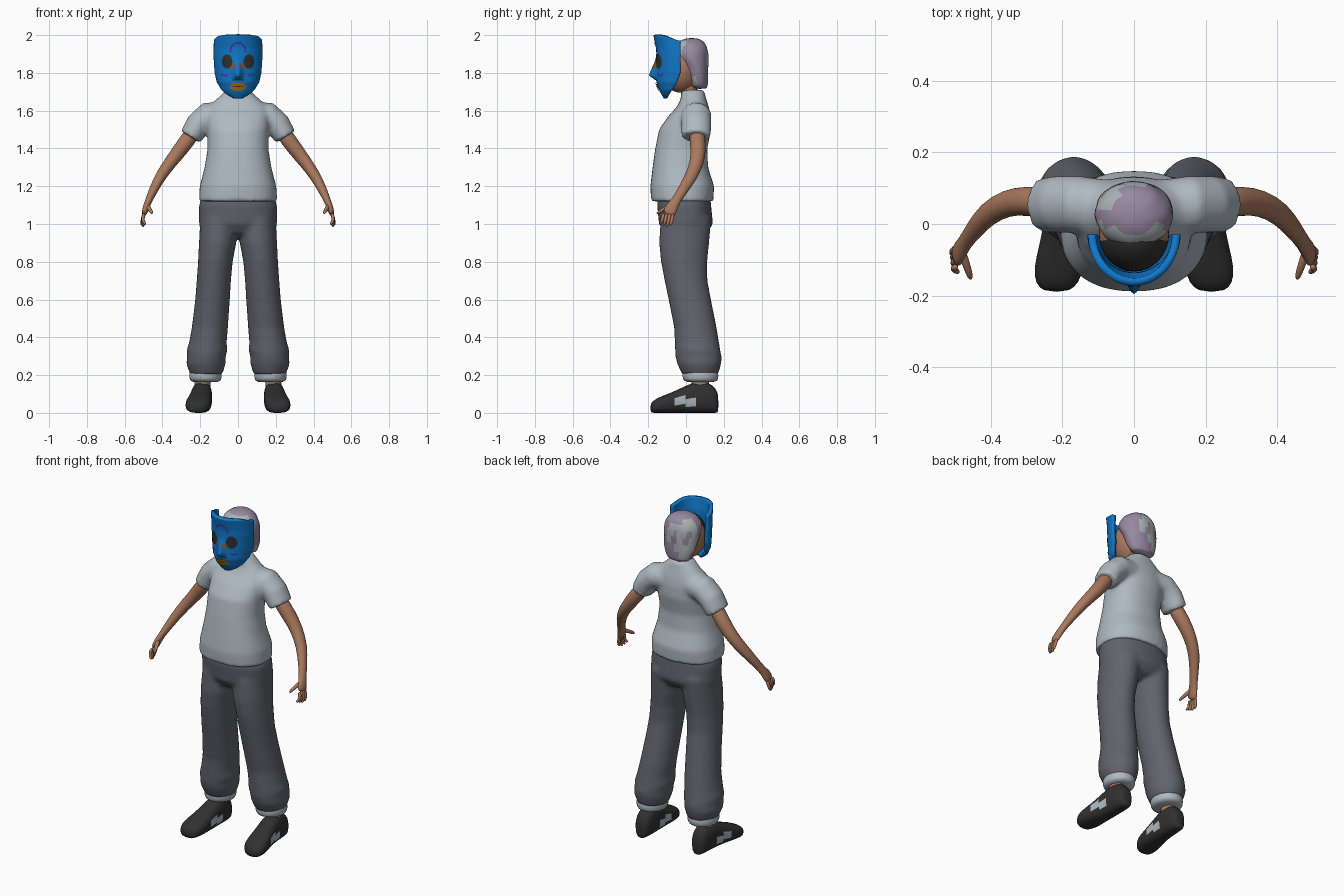
import bpy, bmesh, math
from mathutils import Vector, noise

if "Cube" in bpy.data.objects:
    bpy.data.objects.remove(bpy.data.objects["Cube"])


def material(name, r, g, b):
    m = bpy.data.materials.new(name)
    m.use_nodes = True
    m.diffuse_color = (r, g, b, 1)
    m.node_tree.nodes["Principled BSDF"].inputs["Base Color"].default_value = (r, g, b, 1)
    return m


CLOTH = material("pale grey cloth", .43, .49, .54)
DENIM = material("slate grey", .12, .125, .15)
SKIN = material("tan skin", .40, .19, .11)
DARK = material("charcoal", .03, .03, .03)
MAUVE = material("mauve hair", .31, .25, .36)
SILVER = material("silver hair", .42, .46, .47)
BLUE = material("bright blue", .005, .19, .60)
VIOLET = material("violet", .11, .01, .36)
GOLD = material("gold", .42, .18, .01)
TAUPE = material("taupe", .18, .11, .10)

X, Y, Z = Vector((1, 0, 0)), Vector((0, 1, 0)), Vector((0, 0, 1))


def finish(name, bm, mats, rule=None, mirror=False, remesh=0, subsurf=0, solid=0):
    """Turn a bmesh into a smooth object with its colours and modifiers."""
    if not solid:
        bmesh.ops.recalc_face_normals(bm, faces=bm.faces)
    for f in bm.faces:
        f.smooth = True
        if rule:
            f.material_index = rule(f.calc_center_median(), f.normal)
    me = bpy.data.meshes.new(name)
    bm.to_mesh(me)
    bm.free()
    for m in mats:
        me.materials.append(m)
    ob = bpy.data.objects.new(name, me)
    bpy.context.collection.objects.link(ob)
    if mirror:
        ob.modifiers.new("Mirror", 'MIRROR').use_mirror_merge = False
    if remesh:
        r = ob.modifiers.new("Remesh", 'REMESH')
        r.mode, r.voxel_size, r.use_smooth_shade = 'VOXEL', remesh, True
        s = ob.modifiers.new("Smooth", 'SMOOTH')
        s.factor, s.iterations = .5, 8
    if solid:
        s = ob.modifiers.new("Solidify", 'SOLIDIFY')
        s.thickness, s.offset = solid, -1
    if subsurf:
        s = ob.modifiers.new("Subsurf", 'SUBSURF')
        s.levels = s.render_levels = subsurf
    return ob


def loft(bm, rings, axes=None, segs=24, power=2.0, lump=0):
    """Skin through rings of (centre, radius u, radius v); free axes follow the path."""
    loops = []
    pts = [Vector(r[0]) for r in rings]
    for i, (c, ru, rv) in enumerate(rings):
        if axes:
            u, v = axes
        else:
            t = (pts[min(i + 1, len(pts) - 1)] - pts[max(i - 1, 0)]).normalized()
            u = Y.cross(t).normalized()
            v = t.cross(u)
        loop = []
        for k in range(segs):
            a = 2 * math.pi * k / segs
            ca, sa = math.cos(a), math.sin(a)
            e = 2 / power
            s = 1 + lump * math.sin(7 * a + 2.3 * i)
            loop.append(bm.verts.new(pts[i]
                        + u * (ru * s * math.copysign(abs(ca) ** e, ca))
                        + v * (rv * s * math.copysign(abs(sa) ** e, sa))))
        loops.append(loop)
    for a, b in zip(loops, loops[1:]):
        for k in range(segs):
            n = (k + 1) % segs
            bm.faces.new((a[k], a[n], b[n], b[k]))
    bm.faces.new(loops[0][::-1])
    bm.faces.new(loops[-1])


def upright(rows):
    """Rows of (z, centre x, radius x, centre y, radius y) as horizontal rings."""
    return [((cx, cy, z), rx, ry) for z, cx, rx, cy, ry in rows]


# Shirt: torso and sleeves fused together
bm = bmesh.new()
loft(bm, upright([(1.12, 0, .208, -.02, .165), (1.2, 0, .203, -.02, .169), (1.3, 0, .177, -.03, .147),
                  (1.4, 0, .161, -.025, .138), (1.5, 0, .163, -.005, .138), (1.57, 0, .167, .018, .113),
                  (1.62, 0, .16, .036, .085), (1.66, 0, .115, .04, .068), (1.71, 0, .06, .035, .06)]),
     (X, Y), 32, 2.3)
for s in (1, -1):
    loft(bm, [((s * .08, .05, 1.575), .07, .075), ((s * .16, .055, 1.572), .074, .08),
              ((s * .21, .055, 1.528), .068, .08), ((s * .252, .053, 1.46), .06, .077)])
finish("shirt", bm, [CLOTH], remesh=.011)

# Trousers: hips and two loose legs fused together
bm = bmesh.new()
loft(bm, upright([(1.17, 0, .18, -.01, .135), (1.1, 0, .207, -.01, .143), (1.0, 0, .207, 0, .143),
                  (.95, 0, .15, 0, .11), (.93, 0, .07, 0, .06)]), (X, Y), 32, 2.3)
LEG = [(1.03, .1, .1, 0, .135), (.9, .108, .099, -.01, .133), (.8, .12, .092, -.01, .123),
       (.7, .128, .091, 0, .114), (.6, .135, .092, .02, .113), (.45, .149, .096, .05, .113),
       (.37, .16, .1, .058, .118), (.33, .164, .109, .062, .12), (.3, .167, .102, .066, .123),
       (.26, .17, .105, .07, .117), (.2, .168, .084, .075, .095)]
for s in (1, -1):
    loft(bm, [((s * c[0], c[1], c[2]), ru, rv) for c, ru, rv in upright(LEG)], (X, Y))
finish("trousers", bm, [DENIM], remesh=.011)

# Turned-up cuffs and ankles
bm = bmesh.new()
loft(bm, upright([(.24, .17, .08, .075, .088), (.215, .171, .087, .076, .096),
                  (.18, .172, .086, .077, .096), (.16, .172, .078, .078, .085)]), (X, Y))
finish("trouser_cuffs", bm, [CLOTH], mirror=True, subsurf=1)
bm = bmesh.new()
loft(bm, upright([(.2, .185, .042, .075, .045), (.1, .19, .042, .075, .05)]), (X, Y), 16)
finish("ankles", bm, [SKIN], mirror=True)

# Shoes: sections from heel to toe, flattened under the sole
bm = bmesh.new()
SHOE = [(.172, .19, .025, .09), (.16, .19, .042, .13), (.12, .19, .053, .165), (.05, .192, .056, .165),
        (0, .195, .058, .145), (-.06, .202, .063, .115), (-.12, .21, .07, .092),
        (-.165, .215, .062, .072), (-.19, .217, .035, .05)]
loft(bm, [((cx, y, top / 2), rx, top / 2) for y, cx, rx, top in SHOE], (X, Z), 24, 2.6)
finish("shoes", bm, [DARK, CLOTH], mirror=True, subsurf=1,
       rule=lambda c, n: int(-.06 < c.y < .05 and .035 < c.z < .085 and abs(n.x) > .6))

# Arms with palms
bm = bmesh.new()
ARM = [(.22, .055, 1.51, .045, .045), (.30, .066, 1.40, .041, .042), (.355, .06, 1.33, .035, .038),
       (.41, .03, 1.255, .03, .035), (.45, -.02, 1.175, .024, .027), (.475, -.055, 1.12, .018, .024),
       (.488, -.078, 1.085, .018, .034), (.499, -.095, 1.045, .014, .036)]
loft(bm, [(p[:3], p[3], p[4]) for p in ARM], segs=16)
finish("arms", bm, [SKIN], mirror=True, subsurf=1)

# Fingers and thumb
bm = bmesh.new()
for i in range(4):
    y = -.068 - .017 * i
    tip = .985 + .006 * abs(i - 1)
    loft(bm, [((.497, y, 1.06), .011, .011), ((.507, y - .006, 1.02), .01, .01),
              ((.509 - .005 * i, y - .014, tip + .008), .009, .009),
              ((.507 - .006 * i, y - .017, tip), .004, .004)], segs=8)
loft(bm, [((.482, -.075, 1.1), .014, .014), ((.468, -.115, 1.08), .012, .012),
          ((.458, -.145, 1.062), .01, .01), ((.456, -.155, 1.054), .004, .004)], segs=8)
finish("fingers", bm, [SKIN], mirror=True, subsurf=1)

# Neck, and head with a dark brow
bm = bmesh.new()
loft(bm, upright([(1.66, 0, .055, .035, .05), (1.73, 0, .047, .008, .046), (1.8, 0, .05, 0, .05)]), (X, Y))
finish("neck", bm, [SKIN])
bm = bmesh.new()
bmesh.ops.create_uvsphere(bm, u_segments=32, v_segments=20, radius=1)
for v in bm.verts:
    v.co = Vector((v.co.x * .098, v.co.y * .105 - .028, v.co.z * .13 + 1.825))
finish("head", bm, [SKIN, DARK], rule=lambda c, n: int(c.z > 1.83 and c.y < -.04))

# Lumpy two-tone hair
bm = bmesh.new()
HAIR = [(1.715, 0, .06, .075, .035), (1.73, 0, .078, .07, .045), (1.78, 0, .097, .062, .056),
        (1.83, 0, .104, .05, .068), (1.87, 0, .11, .034, .086), (1.91, 0, .11, .024, .095),
        (1.945, 0, .095, .025, .085), (1.97, 0, .066, .028, .062), (1.985, 0, .028, .03, .028)]
loft(bm, upright(HAIR), (X, Y), 36, 2.0, .04)
finish("hair", bm, [MAUVE, SILVER], subsurf=1,
       rule=lambda c, n: int(c.z < 1.96 and noise.noise(Vector((c.x * 17, c.y * 17, c.z * 9))) > .06))


# Mask surface: half-tube whose width and depth change with height
def curve(z, table):
    for (z0, a), (z1, b) in zip(table, table[1:]):
        if z <= z1:
            return a + (b - a) * max(0, (z - z0) / (z1 - z0))
    return table[-1][1]


WIDTH = [(1.665, .025), (1.685, .06), (1.71, .088), (1.75, .112), (1.8, .124), (1.9, .13), (2, .128)]
FRONT = [(1.665, -.118), (1.7, -.138), (1.75, -.156), (1.85, -.156), (1.93, -.158), (2, -.173)]
BACK = [(1.665, -.1), (1.7, -.08), (1.74, -.052), (1.8, -.03), (2, -.03)]
NOSE = [(1.76, 0), (1.785, .04), (1.8, .036), (1.87, .005), (1.9, 0)]


def mask_y(x, z):
    u = min(1, abs(x) / curve(z, WIDTH))
    back = curve(z, BACK)
    bump = curve(z, NOSE) * math.exp(-(x / .02) ** 2)
    return back + (curve(z, FRONT) - back) * math.sqrt(1 - u * u) - bump


bm = bmesh.new()
ROWS, COLS = 44, 48
grid = []
for j in range(ROWS + 1):
    z = 1.665 + .335 * j / ROWS
    row = []
    for i in range(COLS + 1):
        u = math.sin(math.pi * (i / COLS - .5))
        x = u * curve(z, WIDTH)
        droop = .028 * u ** 8 * max(0, (z - 1.85) / .15)
        row.append(bm.verts.new((x, mask_y(x, z), z - droop)))
    grid.append(row)
for a, b in zip(grid, grid[1:]):
    for i in range(COLS):
        bm.faces.new((a[i], a[i + 1], b[i + 1], b[i]))
finish("mask", bm, [BLUE], solid=.022)


# Painted details that hug the mask
def patches(name, mat, spots, lift=.004):
    bm = bmesh.new()
    for cx, cz, rx, rz in spots:
        rings = [[bm.verts.new((x, mask_y(x, z) - lift, z))
                  for a in (math.tau * k / 24 for k in range(24))
                  for x, z in [(cx + f * rx * math.cos(a), cz + f * rz * math.sin(a))]]
                 for f in (.1, .4, .7, 1)]
        bm.faces.new(rings[0])
        for a, b in zip(rings, rings[1:]):
            for k in range(24):
                n = (k + 1) % 24
                bm.faces.new((a[k], b[k], b[n], a[n]))
    finish(name, bm, [mat])


SIDES = (1, -1)
patches("eyes", DARK, [(s * .058, 1.86, .028, .038) for s in SIDES], .005)
patches("inner_eye_patches", TAUPE, [(s * .026, 1.836, .016, .018) for s in SIDES])
patches("lips", GOLD, [(0, 1.727, .042, .023)], .007)
patches("mouth_line", DARK, [(0, 1.727, .03, .0025)], .009)
patches("moustache", DARK, [(s * x, 1.768 - x * .2, .005, .005) for s in SIDES for x in (.01, .024)])
patches("brow_arch", VIOLET, [(.04 * math.cos(a), 1.915 + .045 * math.sin(a), .005, .005)
                              for a in (math.pi * k / 12 for k in range(13))])
patches("cheek_dots", VIOLET, [(s * x, 1.785 + abs(x - .07) * .3, .005, .005)
                               for s in SIDES for x in (.058, .07, .082)])
